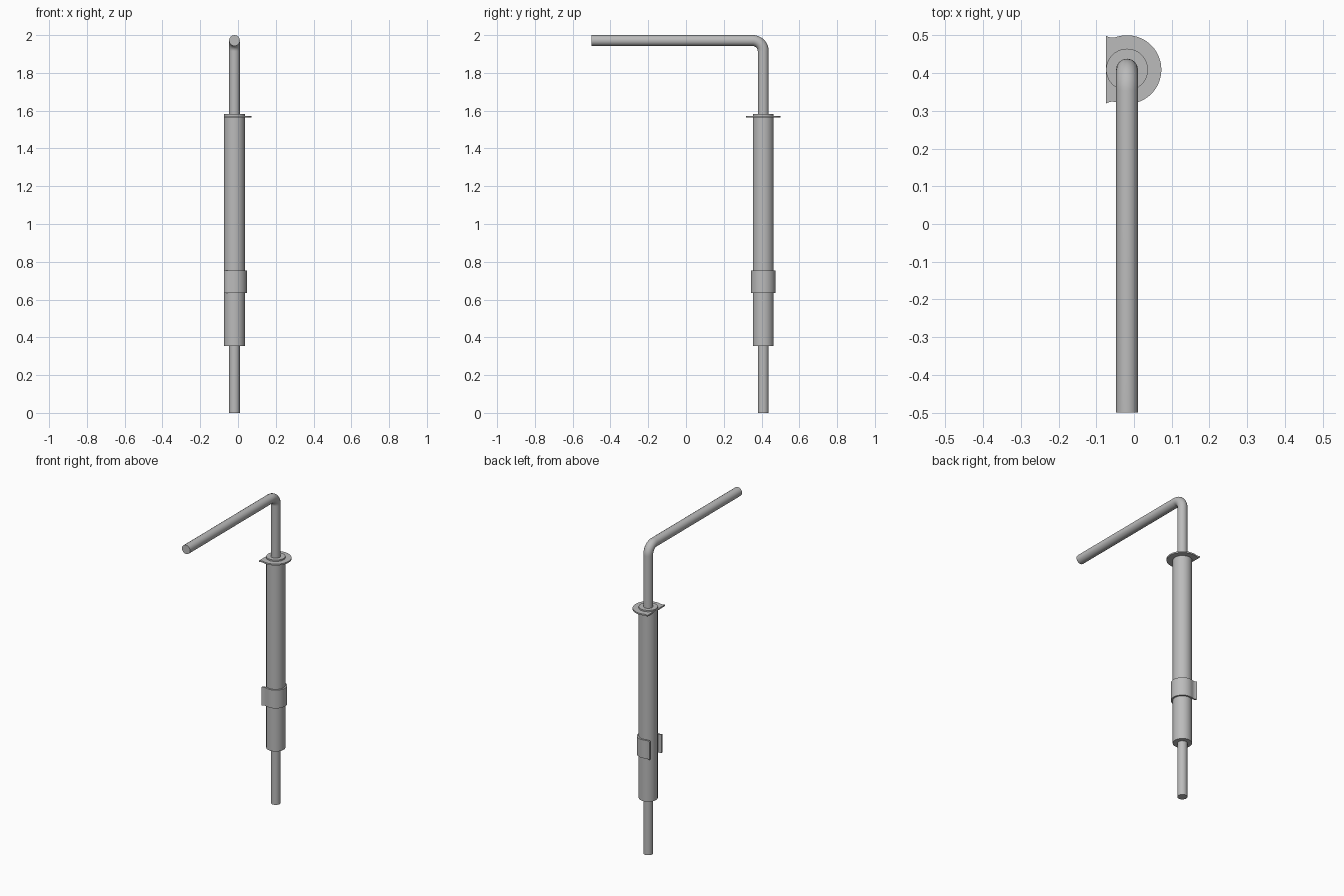
import bpy, bmesh
from math import sin, cos, pi, radians
from mathutils import Vector

cube = bpy.data.objects.get("Cube")
if cube:
    bpy.data.objects.remove(cube, do_unlink=True)

AXIS = Vector((-0.0185, 0.409))   # shared vertical axis of all parts
ROD_R, TUBE_R = 0.029, 0.0555

steel = bpy.data.materials.new("grey steel")
steel.use_nodes = True
GREY = (0.5, 0.5, 0.5, 1)
steel.diffuse_color = GREY
steel.node_tree.nodes["Principled BSDF"].inputs["Base Color"].default_value = GREY


def finish(obj):
    obj.data.materials.clear()
    obj.data.materials.append(steel)
    bpy.ops.object.select_all(action='DESELECT')
    obj.select_set(True)
    bpy.context.view_layer.objects.active = obj
    bpy.ops.object.shade_smooth_by_angle(angle=radians(35))


def extrude(name, outline, z0, z1):
    """Solid prism from a flat outline around the axis."""
    bm = bmesh.new()
    face = bm.faces.new([bm.verts.new((AXIS.x + p[0], AXIS.y + p[1], z0)) for p in outline])
    up = bmesh.ops.extrude_face_region(bm, geom=[face])["geom"]
    bmesh.ops.translate(bm, vec=(0, 0, z1 - z0),
                        verts=[v for v in up if isinstance(v, bmesh.types.BMVert)])
    bmesh.ops.recalc_face_normals(bm, faces=bm.faces)
    mesh = bpy.data.meshes.new(name)
    bm.to_mesh(mesh)
    bm.free()
    obj = bpy.data.objects.new(name, mesh)
    bpy.context.collection.objects.link(obj)
    finish(obj)


def flared_arc(radius, corner_y, steps=20):
    """Arc around the +x side whose ends flare out to the flat wall line."""
    end = radians(108)
    half = [Vector((radius * cos(end * i / steps), radius * sin(end * i / steps)))
            for i in range(steps + 1)]
    start, tip = half[-1], Vector((-TUBE_R, corner_y))
    bend = start + Vector((-sin(end), cos(end))) * (start.x - tip.x) * 0.55
    for i in range(1, 6):
        t = i / 5
        half.append(start * (1 - t) ** 2 + bend * 2 * t * (1 - t) + tip * t * t)
    return [Vector((p.x, -p.y)) for p in reversed(half[1:])] + half


# Bent rod with handle
bend_r, top = 0.056, 2 - ROD_R
path = [(AXIS.y, 0)]
for i in range(13):
    a = pi / 2 * i / 12
    path.append((AXIS.y - bend_r + bend_r * cos(a), top - bend_r + bend_r * sin(a)))
path.append((-0.5, top))
curve = bpy.data.curves.new("bent_rod", 'CURVE')
curve.dimensions = '3D'
curve.bevel_depth = ROD_R
curve.bevel_resolution = 6
curve.use_fill_caps = True
spline = curve.splines.new('POLY')
spline.points.add(len(path) - 1)
for point, (y, z) in zip(spline.points, path):
    point.co = (AXIS.x, y, z, 1)
rod = bpy.data.objects.new("bent_rod", curve)
bpy.context.collection.objects.link(rod)
bpy.ops.object.select_all(action='DESELECT')
rod.select_set(True)
bpy.context.view_layer.objects.active = rod
bpy.ops.object.convert(target='MESH')
finish(bpy.context.view_layer.objects.active)

# Guide tube
ring = [(TUBE_R * cos(2 * pi * i / 40), TUBE_R * sin(2 * pi * i / 40)) for i in range(40)]
extrude("guide_tube", ring, 0.355, 1.582)

# Top flange, flat towards the wall
extrude("top_flange", flared_arc(0.091, 0.0895), 1.564, 1.573)

# Clip strap, open towards the wall
strap = flared_arc(0.066, 0.066) + flared_arc(TUBE_R, 0.054)[::-1]
extrude("clip_strap", strap, 0.636, 0.753)
